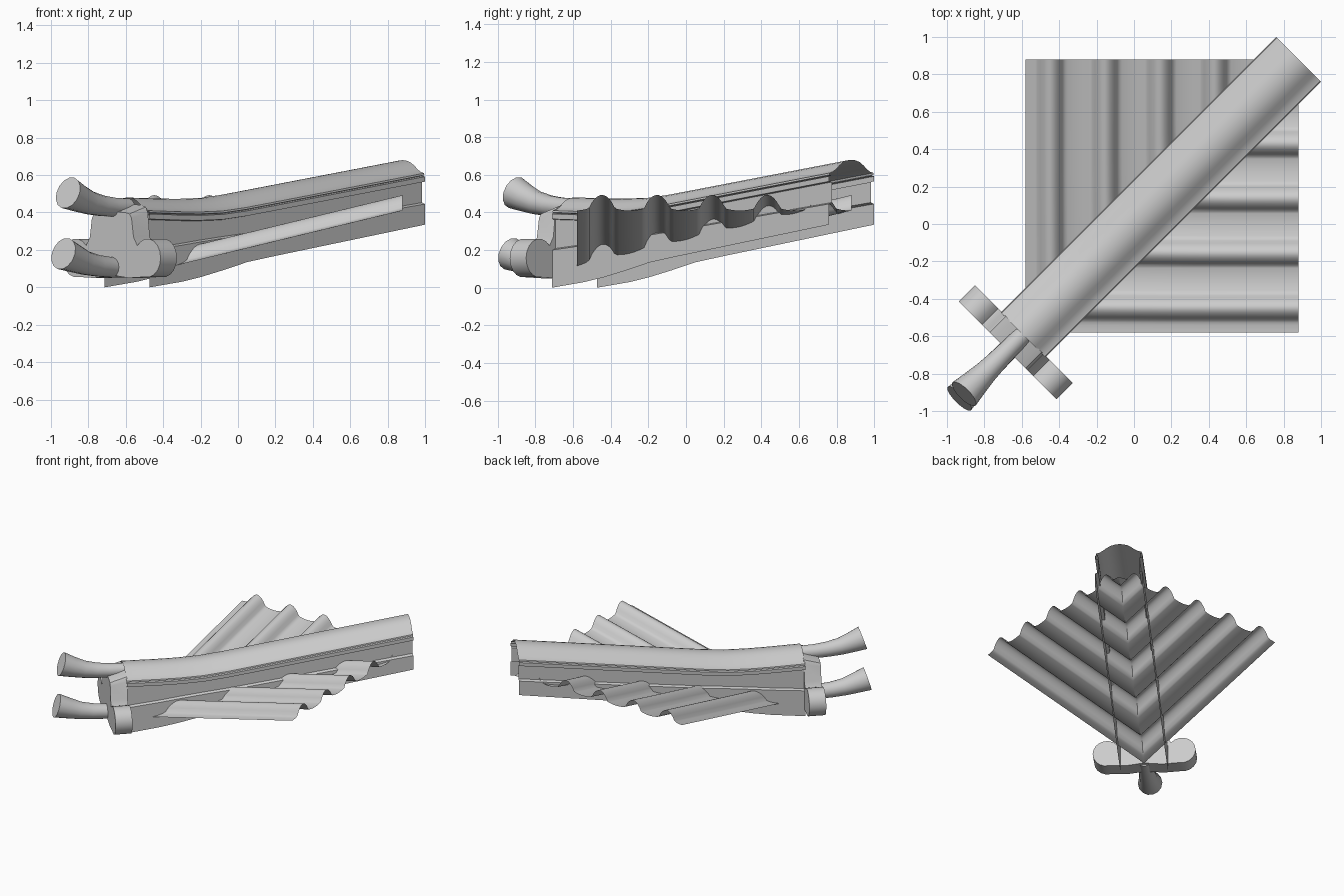
import bpy, bmesh, math

if "Cube" in bpy.data.objects:
    bpy.data.objects.remove(bpy.data.objects["Cube"])

R2 = math.sqrt(2)


def P(s, t, z):
    """s runs along the diagonal ridge, t across it, z up."""
    return ((s + t) / R2, (s - t) / R2, z)


def finish(name, bm, angle=35, up=False):
    if up:
        for f in bm.faces:
            f.normal_update()
            if f.normal.z < 0:
                f.normal_flip()
    else:
        bmesh.ops.recalc_face_normals(bm, faces=bm.faces)
    me = bpy.data.meshes.new(name)
    bm.to_mesh(me)
    bm.free()
    ob = bpy.data.objects.new(name, me)
    bpy.context.collection.objects.link(ob)
    bpy.ops.object.select_all(action='DESELECT')
    ob.select_set(True)
    bpy.context.view_layer.objects.active = ob
    bpy.ops.object.shade_smooth_by_angle(angle=math.radians(angle))
    return ob


def loft(name, rings, closed=True, caps=True, angle=35):
    bm = bmesh.new()
    vs = [[bm.verts.new(p) for p in r] for r in rings]
    n = len(vs[0])
    for a, b in zip(vs, vs[1:]):
        for i in range(n if closed else n - 1):
            j = (i + 1) % n
            bm.faces.new((a[i], a[j], b[j], b[i]))
    if caps:
        bm.faces.new(vs[0])
        bm.faces.new(vs[-1])
    return finish(name, bm, angle)


# Corrugated roof panels, meeting in a mitre under the ridge
PERIOD, EDGE = 0.293, 0.88


def slope(x):
    return 0.41 - 0.242 * (EDGE - x)


def wave(v):
    u = (v + 0.447 + PERIOD / 2) % PERIOD - PERIOD / 2
    if abs(u) < 0.068:
        return 0.012 + 0.071 * math.cos(u / 0.068 * math.pi / 2) ** 0.75
    k = (PERIOD / 2 - abs(u)) / (PERIOD / 2 - 0.068)
    return 0.012 * k * k


def panel(name, swap):
    bm = bmesh.new()
    n, prev = 110, None
    for i in range(n + 1):
        v = -0.58 + (EDGE - 0.002 + 0.58) * i / n
        row = []
        for k in (0, 0.5, 1):
            x = v + (EDGE - v) * k
            z = slope(x) + wave(v)
            row.append(bm.verts.new((v, x, z) if swap else (x, v, z)))
        if prev:
            for a in range(2):
                bm.faces.new((prev[a], prev[a + 1], row[a + 1], row[a]))
        prev = row
    finish(name, bm, 50, up=True)


panel("right_roof_panel", False)
panel("left_roof_panel", True)

# Ridge stations: s, wall bottom, lower wall top, crest
STATIONS = [(-0.838, 0.0, 0.20, 0.48), (-0.594, 0.03, 0.225, 0.474),
            (-0.45, 0.055, 0.243, 0.473), (-0.28, 0.092, 0.262, 0.478),
            (-0.1, 0.135, 0.28, 0.497), (0.1, 0.166, 0.304, 0.524),
            (1.244, 0.335, 0.445, 0.68)]


def mirrored(half):
    """half goes from the outside to the centre line."""
    return half + [(-t, z) for t, z in reversed(half) if t > 1e-6]


# Hollow ridge wall with a plinth and an upper ledge
walls = []
for s, bot, low, top in STATIONS:
    half = [(0.17, bot), (0.17, low), (0.147, low + 0.008), (0.147, top - 0.118),
            (0.17, top - 0.115), (0.17, top - 0.088), (0.15, top - 0.084)]
    walls.append([(s, half)])
for side, name in ((1, "right_ridge_wall"), (-1, "left_ridge_wall")):
    loft(name, [[P(s, side * t, z) for t, z in h] for ((s, h),) in walls],
         closed=False, caps=False, angle=30)

# Arched cover tile along the ridge
COVER = mirrored([(0.15, -0.084), (0.165, -0.08), (0.163, -0.07), (0.14, -0.064),
                  (0.115, -0.05), (0.09, -0.03), (0.06, -0.012), (0.03, -0.003), (0, 0)])
loft("ridge_cover", [[P(s, t, top + z) for t, z in COVER]
                     for s, bot, low, top in STATIONS],
     closed=False, caps=False, angle=40)

# End plate with a rounded lobe on each side
lobe = [(0.27 + 0.1 * math.cos(math.radians(a)), 0.157 + 0.103 * math.sin(math.radians(a)))
        for a in range(-100, 141, 20)]
outline = mirrored([(0, 0.445), (0.10, 0.44), (0.135, 0.43), (0.15, 0.40),
                    (0.165, 0.27)] + lobe[::-1] + [(0.13, 0.05), (0, 0.06)][:1])
half = [(0, 0.445), (0.10, 0.44), (0.135, 0.43), (0.15, 0.40), (0.165, 0.27)]
half += lobe[::-1] + [(0.13, 0.05), (0, 0.065)]
outline = half + [(-t, z) for t, z in half[-2:0:-1]]


def lean(z):
    return z - max(0, z - 0.26) * 0.22


loft("end_plate", [[P(-0.955, t, lean(z)) for t, z in outline],
                   [P(-0.832, t, z) for t, z in outline]], angle=35)


# Flared round horns curving up and outwards: s, z, radius
def horn(name, path):
    rings = []
    for i, (s, z, r) in enumerate(path):
        a, b = path[max(i - 1, 0)], path[min(i + 1, len(path) - 1)]
        tilt = math.atan2(b[1] - a[1], a[0] - b[0])
        ring = []
        for k in range(14):
            ang = 2 * math.pi * k / 14
            up = r * math.sin(ang)
            ring.append(P(s + up * math.sin(tilt), r * math.cos(ang),
                          z + up * math.cos(tilt)))
        rings.append(ring)
    loft(name, rings, angle=40)


horn("upper_horn", [(-0.83, 0.425, 0.05), (-0.94, 0.428, 0.052), (-1.03, 0.436, 0.056),
                    (-1.12, 0.451, 0.063), (-1.20, 0.475, 0.074), (-1.285, 0.505, 0.088)])
horn("lower_horn", [(-0.85, 0.105, 0.054), (-0.96, 0.107, 0.055), (-1.06, 0.115, 0.058),
                    (-1.15, 0.129, 0.064), (-1.23, 0.152, 0.075), (-1.32, 0.18, 0.088)])
